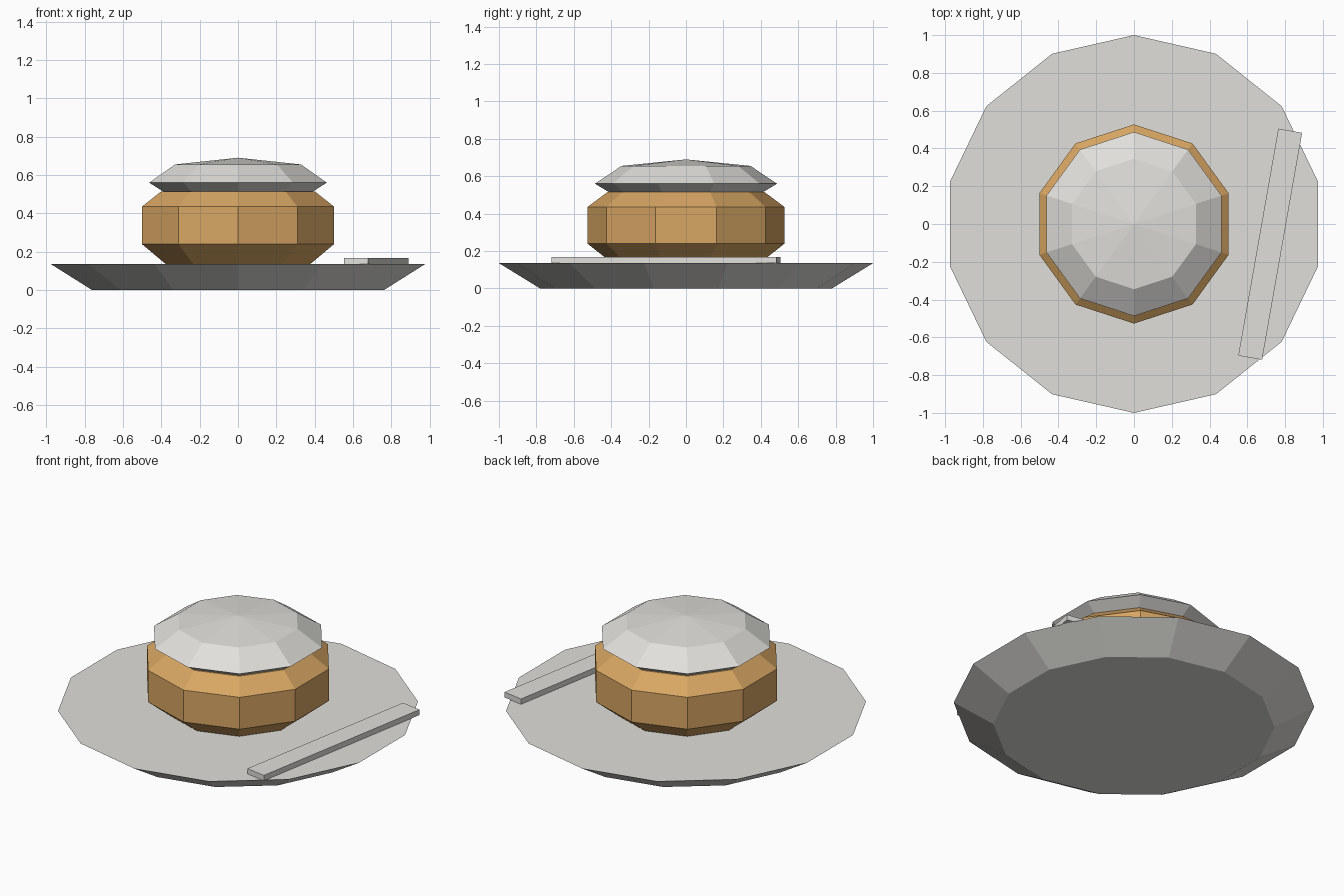
import bpy, bmesh
from math import sin, cos, tau, radians

cube = bpy.data.objects.get("Cube")
if cube:
    bpy.data.objects.remove(cube)


def material(name, rgb):
    m = bpy.data.materials.new(name)
    m.use_nodes = True
    colour = (*rgb, 1)
    m.diffuse_color = colour
    m.node_tree.nodes["Principled BSDF"].inputs["Base Color"].default_value = colour
    return m


def finish(name, bm, mat):
    bmesh.ops.recalc_face_normals(bm, faces=bm.faces)
    mesh = bpy.data.meshes.new(name)
    bm.to_mesh(mesh)
    bm.free()
    mesh.materials.append(mat)
    obj = bpy.data.objects.new(name, mesh)
    bpy.context.collection.objects.link(obj)
    return obj


def turned(name, sides, profile, mat, apex=None):
    """Faceted solid from (radius, height) rings, with a corner facing the front."""
    bm = bmesh.new()
    rings = [[bm.verts.new((r * sin(tau * i / sides), -r * cos(tau * i / sides), z))
              for i in range(sides)] for r, z in profile]
    for low, high in zip(rings, rings[1:]):
        for i in range(sides):
            j = (i + 1) % sides
            bm.faces.new((low[i], low[j], high[j], high[i]))
    bm.faces.new(rings[0][::-1])
    if apex is None:
        bm.faces.new(rings[-1])
    else:
        tip = bm.verts.new((0, 0, apex))
        for i in range(sides):
            bm.faces.new((rings[-1][i], rings[-1][(i + 1) % sides], tip))
    return finish(name, bm, mat)


white = material("warm white", (0.75, 0.74, 0.71))
tan = material("golden tan", (0.68, 0.38, 0.125))

# Plate with sloping rim
turned("plate", 14, [(0.78, 0), (1, 0.135)], white)

# Rounded bun with bevelled top and bottom
turned("bun", 10, [(0.395, 0.135), (0.527, 0.24), (0.527, 0.435), (0.42, 0.515)], tan)

# Domed topping
turned("topping", 10, [(0.395, 0.505), (0.487, 0.56), (0.345, 0.655)], white, apex=0.69)

# Flat stick lying beside the bun
bm = bmesh.new()
bmesh.ops.create_cube(bm, size=1)
bmesh.ops.scale(bm, vec=(0.128, 1.22, 0.033), verts=bm.verts)
stick = finish("stick", bm, white)
stick.location = (0.721, -0.107, 0.1515)
stick.rotation_euler.z = radians(-10)
